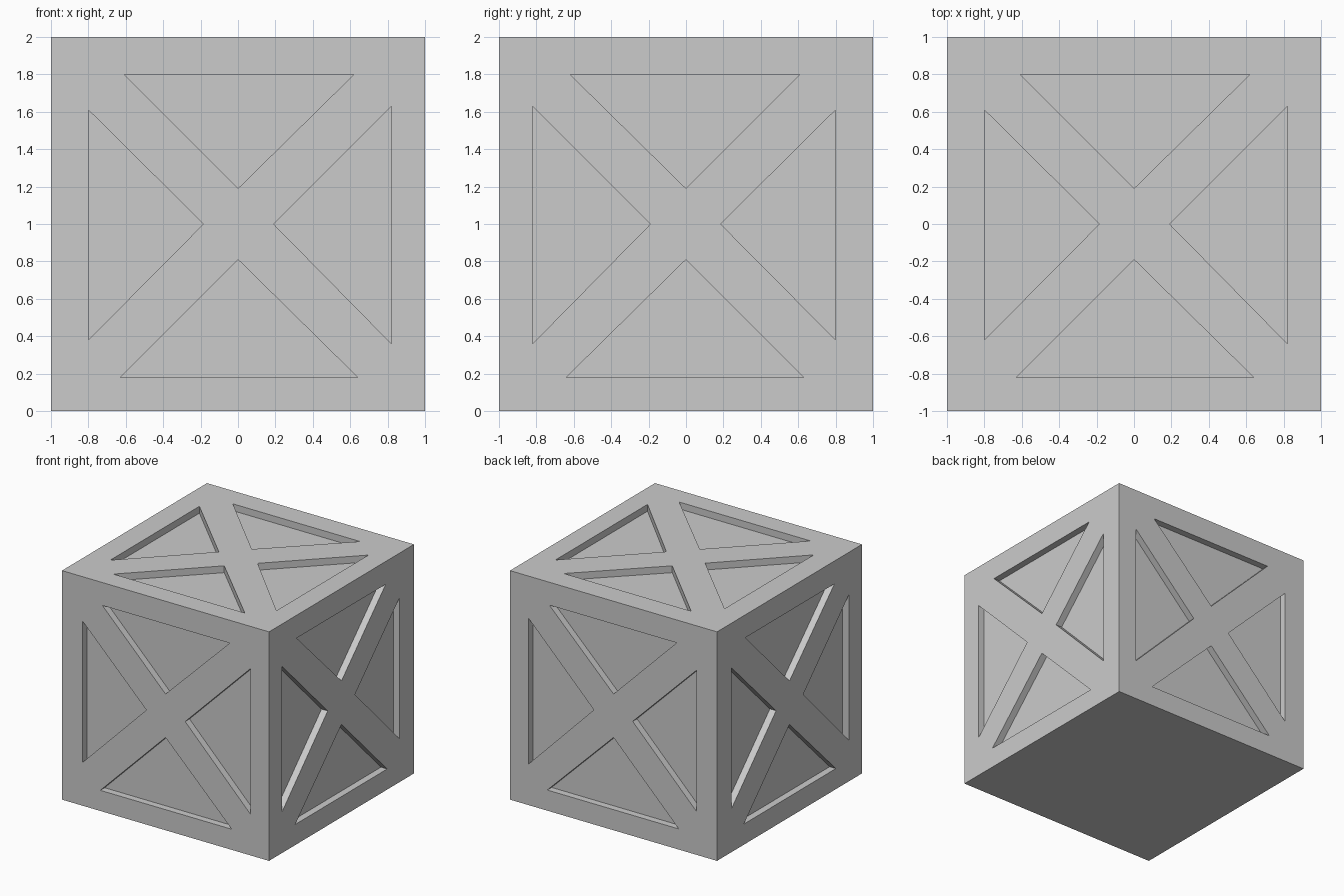
import bpy, bmesh
from mathutils import Vector

if "Cube" in bpy.data.objects:
    bpy.data.objects.remove(bpy.data.objects["Cube"])

DEPTH = 0.06

# Four triangular pockets of one face, in face coordinates (u, v) about its centre
POCKETS = [
    [(-0.61, 0.80), (0.62, 0.80), (0.00, 0.19)],
    [(-0.80, 0.61), (-0.80, -0.62), (-0.185, 0.00)],
    [(0.82, 0.63), (0.82, -0.64), (0.19, 0.00)],
    [(-0.63, -0.82), (0.64, -0.82), (0.00, -0.19)],
]

# Sides: u axis, v axis, outward normal (the underside stays plain)
SIDES = [
    ((1, 0, 0), (0, 0, 1), (0, -1, 0)),
    ((1, 0, 0), (0, 0, 1), (0, 1, 0)),
    ((0, -1, 0), (0, 0, 1), (1, 0, 0)),
    ((0, -1, 0), (0, 0, 1), (-1, 0, 0)),
    ((1, 0, 0), (0, 1, 0), (0, 0, 1)),
]


def add_prism(bm, tri, u, v, n):
    """Triangular prism from the pocket floor to just outside the face."""
    u, v, n = Vector(u), Vector(v), Vector(n)
    centre = Vector((0, 0, 1))
    rings = [[bm.verts.new(centre + u * a + v * b + n * h) for a, b in tri]
             for h in (1 - DEPTH, 1.1)]
    lo, hi = rings
    bm.faces.new(lo)
    bm.faces.new(hi)
    for i in range(3):
        j = (i + 1) % 3
        bm.faces.new((lo[i], lo[j], hi[j], hi[i]))


# Crate body
bpy.ops.mesh.primitive_cube_add(size=2, location=(0, 0, 1))
crate = bpy.context.object
crate.name = "crate_body"

# Pocket cutter
bm = bmesh.new()
for side in SIDES:
    for tri in POCKETS:
        add_prism(bm, tri, *side)
bmesh.ops.recalc_face_normals(bm, faces=bm.faces)
mesh = bpy.data.meshes.new("pocket_cutter")
bm.to_mesh(mesh)
bm.free()
cutter = bpy.data.objects.new("pocket_cutter", mesh)
bpy.context.collection.objects.link(cutter)
cutter.hide_render = True
cutter.display_type = 'WIRE'

# Recess the panels, leaving a frame with crossed braces
cut = crate.modifiers.new("pockets", 'BOOLEAN')
cut.operation = 'DIFFERENCE'
cut.solver = 'EXACT'
cut.object = cutter
